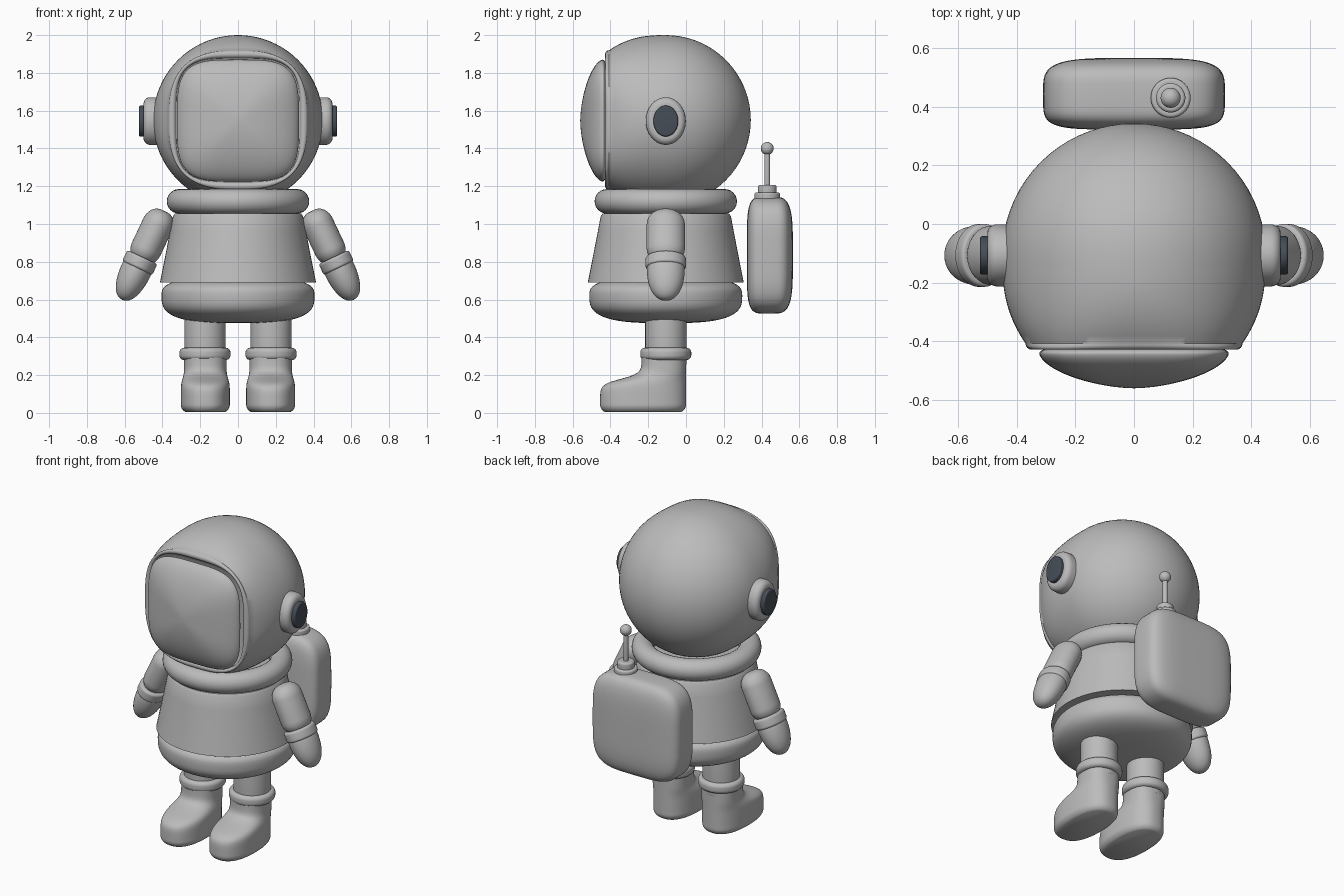
import bpy, bmesh
from math import pi, cos, sin, exp, sqrt, copysign, radians
from mathutils import Matrix, Vector

cube = bpy.data.objects.get("Cube")
if cube:
    bpy.data.objects.remove(cube, do_unlink=True)


def material(name, red, green, blue):
    colour = (red, green, blue, 1)
    mat = bpy.data.materials.new(name)
    mat.diffuse_color = colour
    mat.use_nodes = True
    mat.node_tree.nodes["Principled BSDF"].inputs["Base Color"].default_value = colour
    return mat


GREY = material("suit grey", .5, .5, .5)
DARK = material("dark slate", .06, .075, .095)


def at(x=0, y=-.107, z=0):
    return Matrix.Translation((x, y, z))


def finish(obj, mat):
    obj.data.materials.append(mat)
    bpy.ops.object.select_all(action="DESELECT")
    obj.select_set(True)
    bpy.context.view_layer.objects.active = obj
    bpy.ops.object.shade_smooth_by_angle(angle=radians(40))


def superellipse(half_x, half_y, power, steps):
    points = []
    for i in range(steps):
        c, s = cos(2 * pi * i / steps), sin(2 * pi * i / steps)
        points.append((half_x * copysign(abs(c) ** (2 / power), c),
                       half_y * copysign(abs(s) ** (2 / power), s)))
    return points


def loft(name, sections, matrix, mat=GREY, steps=64):
    """Skin superellipse sections (height, half x, half y, power, y shift)."""
    bm = bmesh.new()
    rings = [[bm.verts.new((x, y + shift, height))
              for x, y in superellipse(half_x, half_y, power, steps)]
             for height, half_x, half_y, power, shift in sections]
    for low, high in zip(rings, rings[1:]):
        for i in range(steps):
            bm.faces.new((low[i - 1], low[i], high[i], high[i - 1]))
    bm.faces.new(rings[0])
    bm.faces.new(rings[-1])
    bmesh.ops.remove_doubles(bm, verts=bm.verts, dist=.0001)
    bm.transform(matrix)
    bmesh.ops.recalc_face_normals(bm, faces=bm.faces)
    mesh = bpy.data.meshes.new(name)
    bm.to_mesh(mesh)
    bm.free()
    obj = bpy.data.objects.new(name, mesh)
    bpy.context.collection.objects.link(obj)
    finish(obj, mat)


def lathe(name, profile, matrix, mat=GREY, stretch=1, power=2):
    """Sweep (radius, height) points around the local z axis."""
    sections = [(height, radius, radius * stretch, power, 0) for radius, height in profile]
    loft(name, sections, matrix, mat)


def quarter(radius, height, power, steps=18):
    """Curve from the rim (radius, 0) to the pole (0, height)."""
    angles = [pi / 2 * k / steps for k in range(steps + 1)]
    return [(radius * abs(cos(t)) ** (2 / power), height * sin(t) ** (2 / power)) for t in angles]


def dome(radius, below, above, power_below=2, power_above=2):
    """Closed bulging profile with its rim at height zero."""
    return quarter(radius, -below, power_below)[::-1] + quarter(radius, above, power_above)[1:]


def rounded(radius, low, high, edge):
    """Cylinder profile with rounded rims."""
    rim = quarter(edge, edge, 2, 8)
    core = radius - edge
    return ([(core + r, low + edge - h) for r, h in reversed(rim)]
            + [(core + r, high - edge + h) for r, h in rim])


FORWARD = Matrix.Rotation(pi / 2, 4, "X")   # local z points to the front
OUTWARD = Matrix.Rotation(pi / 2, 4, "Y")   # local z points to the left

# Helmet: round back, fuller front, rolled rim, recessed opening
size, depth, roll = .45, .3, .021
helmet = [(h, r, r, 2, 0) for r, h in quarter(size, -size, 2)[::-1]]
for k in range(1, 13):
    t = k / 12
    r = size - .08 * t ** 2.6
    helmet.append((depth * t, r, r, 2 + .6 * t ** 3, 0))
for k in range(1, 13):
    t = k / 12
    r = size - .08 - roll + roll * cos(pi * t)
    helmet.append((depth + roll * sin(pi * t), r, r, 2.6 + 1.2 * t, 0))
helmet.append((depth - roll, .3, .3, 3.8, 0))
loft("helmet", helmet, at(z=1.55) @ FORWARD, steps=96)

# Visor
lathe("visor", dome(.323, .04, .12, 2, 1.7), at(y=-.44, z=1.547) @ FORWARD, power=3.8)

# Neck ring
bpy.ops.mesh.primitive_torus_add(major_radius=.312, minor_radius=.065, major_segments=64,
                                 minor_segments=24, location=at(z=1.12).translation)
bpy.context.object.name = "neck_ring"
finish(bpy.context.object, GREY)

# Trunk with a flared jacket
lathe("hips", dome(.405, .145, .1, 3, 3), at(z=.62))
lathe("jacket", [(.39, .69), (.413, .69), (.391, .8), (.36, .96), (.345, 1.04),
                 (.335, 1.055), (.3, 1.06)], at())

# Backpack
lathe("backpack", dome(.31, .122, .122, 4, 5), at(y=.444, z=.835) @ FORWARD, power=4.2)

# Antenna on the backpack's left
mast = at(.125, .43)
lathe("antenna_base", rounded(.068, 1.11, 1.167, .012), mast)
lathe("antenna_collar", rounded(.05, 1.15, 1.207, .012), mast)
lathe("antenna_rod", rounded(.015, 1.19, 1.39, .002), mast)
lathe("antenna_ball", dome(.034, .034, .034), mast @ at(y=0, z=1.4))


def boot_section(height):
    """Shaft above, toe below, with a soft step between and a rounded sole."""
    toe = 1 / (1 + exp((height - .18) / .015))
    sole = .045
    lift = max(0, 1 - height / sole)
    inset = sole * (1 - sqrt(1 - lift * lift))
    reach = .235 + .22 * toe - inset
    return (height, .112 + .018 * toe - inset, (reach - inset) / 2, 2.4, -(reach + inset) / 2)


# Paired parts, built on the left and mirrored to the right
for side, sign in (("left", 1), ("right", -1)):
    mirror = Matrix.Diagonal((sign, 1, 1, 1))

    # Ear cup and its dark disc
    ear = mirror @ at(z=1.545) @ OUTWARD
    lathe(side + "_ear_cup", rounded(.126, .4, .5, .035), ear, stretch=.84)
    lathe(side + "_ear_disc", rounded(.082, .48, .525, .01), ear, DARK, stretch=.8)

    # Arm, cuff and mitten along one slanted axis
    slant = Vector((.217, 0, -.458)).to_track_quat("Z", "Y").to_matrix().to_4x4()
    arm = mirror @ at(.395, z=1.06) @ slant
    # the tracked frame keeps one cross axis along y; find which one to widen
    wide = 1.22 if abs(slant.col[1].y) > .5 else 1 / 1.22
    girth = 1 if wide > 1 else 1.22
    lathe(side + "_arm", rounded(.083 * girth, -.01, .29, .08), arm, stretch=wide)
    lathe(side + "_cuff", rounded(.088 * girth, .26, .325, .015), arm, stretch=wide)
    lathe(side + "_mitten", dome(.082 * girth, .05, .18, 2, 2.2),
          arm @ at(y=0, z=.33), stretch=wide)

    # Leg, ankle band and boot
    leg = mirror @ at(.175)
    lathe(side + "_leg", rounded(.109, .25, .55, .01), leg)
    lathe(side + "_ankle_band", rounded(.135, .28, .345, .025), leg)
    loft(side + "_boot", [boot_section(.005 + .29 * k / 48) for k in range(49)],
         mirror @ at(.173, 0))
